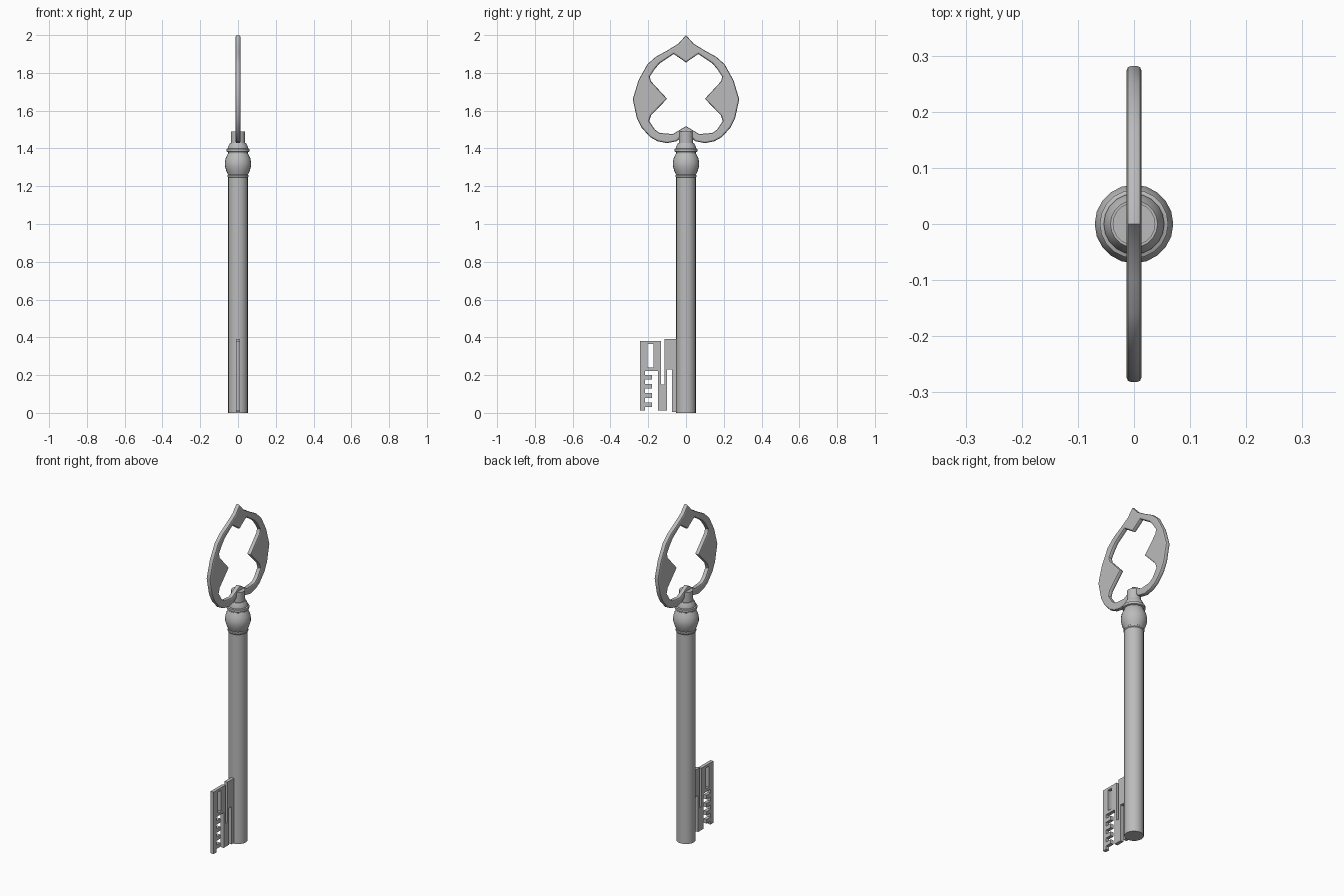
import bpy, bmesh
from math import pi, radians

cube = bpy.data.objects.get("Cube")
if cube:
    bpy.data.objects.remove(cube, do_unlink=True)

metal = bpy.data.materials.new("grey metal")
metal.use_nodes = True
colour = (0.5, 0.5, 0.5, 1)
metal.diffuse_color = colour
bsdf = next(n for n in metal.node_tree.nodes if n.type == "BSDF_PRINCIPLED")
bsdf.inputs["Base Color"].default_value = colour


def finish(obj, angle):
    """Select one mesh object and smooth its gentle edges."""
    bpy.ops.object.select_all(action="DESELECT")
    obj.select_set(True)
    bpy.context.view_layer.objects.active = obj
    if obj.type == "CURVE":
        bpy.ops.object.convert(target="MESH")
        obj = bpy.context.object
    bpy.ops.object.shade_smooth_by_angle(angle=radians(angle))


def lathe(name, profile, sides=20):
    """Turn a (radius, height) profile around the z axis."""
    bm = bmesh.new()
    verts = [bm.verts.new((r, 0, z)) for r, z in profile]
    edges = [bm.edges.new(pair) for pair in zip(verts, verts[1:])]
    bmesh.ops.spin(bm, geom=verts + edges, cent=(0, 0, 0), axis=(0, 0, 1),
                   angle=2 * pi, steps=sides, use_duplicate=False)
    bmesh.ops.remove_doubles(bm, verts=bm.verts, dist=0.0005)
    bmesh.ops.recalc_face_normals(bm, faces=bm.faces)
    mesh = bpy.data.meshes.new(name)
    bm.to_mesh(mesh)
    bm.free()
    obj = bpy.data.objects.new(name, mesh)
    bpy.context.collection.objects.link(obj)
    mesh.materials.append(metal)
    finish(obj, 35)


def plate(name, loops, half_thickness, bevel=0):
    """Extrude filled (y, z) outlines along x; inner loops become holes."""
    curve = bpy.data.curves.new(name, "CURVE")
    curve.dimensions = "2D"
    curve.fill_mode = "BOTH"
    curve.extrude = half_thickness - bevel
    curve.bevel_depth = bevel
    curve.bevel_resolution = 1
    curve.offset = -bevel
    for loop in loops:
        spline = curve.splines.new("POLY")
        spline.points.add(len(loop) - 1)
        for point, (y, z) in zip(spline.points, loop):
            point.co = (y, z, 0, 1)
        spline.use_cyclic_u = True
    obj = bpy.data.objects.new(name, curve)
    bpy.context.collection.objects.link(obj)
    obj.rotation_euler = (pi / 2, 0, pi / 2)
    curve.materials.append(metal)
    finish(obj, 40)


def mirrored(half):
    """Close a half outline whose first and last points lie on y = 0."""
    return half + [(-y, z) for y, z in half[-2:0:-1]]


# Shaft, with a thin ring at its top
lathe("shaft", [(0, 0), (0.052, 0), (0.052, 1.245), (0.056, 1.25),
                (0.056, 1.258), (0.048, 1.265), (0, 1.265)])

# Rounded knob, stepped collar and the socket that grips the bow
lathe("knob", [(0, 1.25), (0.05, 1.255), (0.062, 1.28), (0.069, 1.305),
               (0.07, 1.325), (0.065, 1.35), (0.053, 1.374), (0, 1.374)])
lathe("collar", [(0, 1.37), (0.052, 1.37), (0.052, 1.38), (0.061, 1.383),
                 (0.061, 1.397), (0.054, 1.4), (0.054, 1.407),
                 (0.042, 1.43), (0, 1.43)])
lathe("socket", [(0, 1.42), (0.038, 1.42), (0.038, 1.49), (0, 1.49)])

# Heart-shaped bow with four pointed cusps in its opening
bow_outer = mirrored([(0, 2), (0.04, 1.955), (0.1, 1.918), (0.16, 1.885),
                      (0.205, 1.845), (0.252, 1.76), (0.282, 1.66),
                      (0.26, 1.56), (0.235, 1.51), (0.19, 1.46), (0.15, 1.438),
                      (0.1, 1.428), (0.05, 1.438), (0.03, 1.455), (0, 1.47)])
bow_inner = mirrored([(0, 1.855), (0.065, 1.9), (0.14, 1.85), (0.165, 1.82),
                      (0.192, 1.78), (0.185, 1.755), (0.1, 1.663),
                      (0.185, 1.575), (0.195, 1.545), (0.165, 1.5),
                      (0.14, 1.482), (0.07, 1.476), (0, 1.518)])
plate("bow", [bow_outer, bow_inner], 0.0135, 0.009)

# Bit: a winding flat outline with a comb of four teeth and a window
comb = []
for i in range(4):
    top = 0.2 - i * 0.048
    comb += [(-0.217, top), (-0.18, top), (-0.18, top - 0.024), (-0.217, top - 0.024)]
bit_outline = [(-0.045, 0.39), (-0.114, 0.39), (-0.114, 0.15), (-0.132, 0.15),
               (-0.132, 0.38), (-0.243, 0.38), (-0.243, 0.012), (-0.217, 0.012)]
bit_outline += comb[::-1]
bit_outline += [(-0.217, 0.222), (-0.148, 0.222), (-0.148, 0.012), (-0.1, 0.012),
                (-0.1, 0.23), (-0.074, 0.23), (-0.074, 0.005), (-0.045, 0.005)]
window = [(-0.203, 0.24), (-0.172, 0.24), (-0.172, 0.365), (-0.203, 0.365)]
plate("bit", [bit_outline, window], 0.01)
